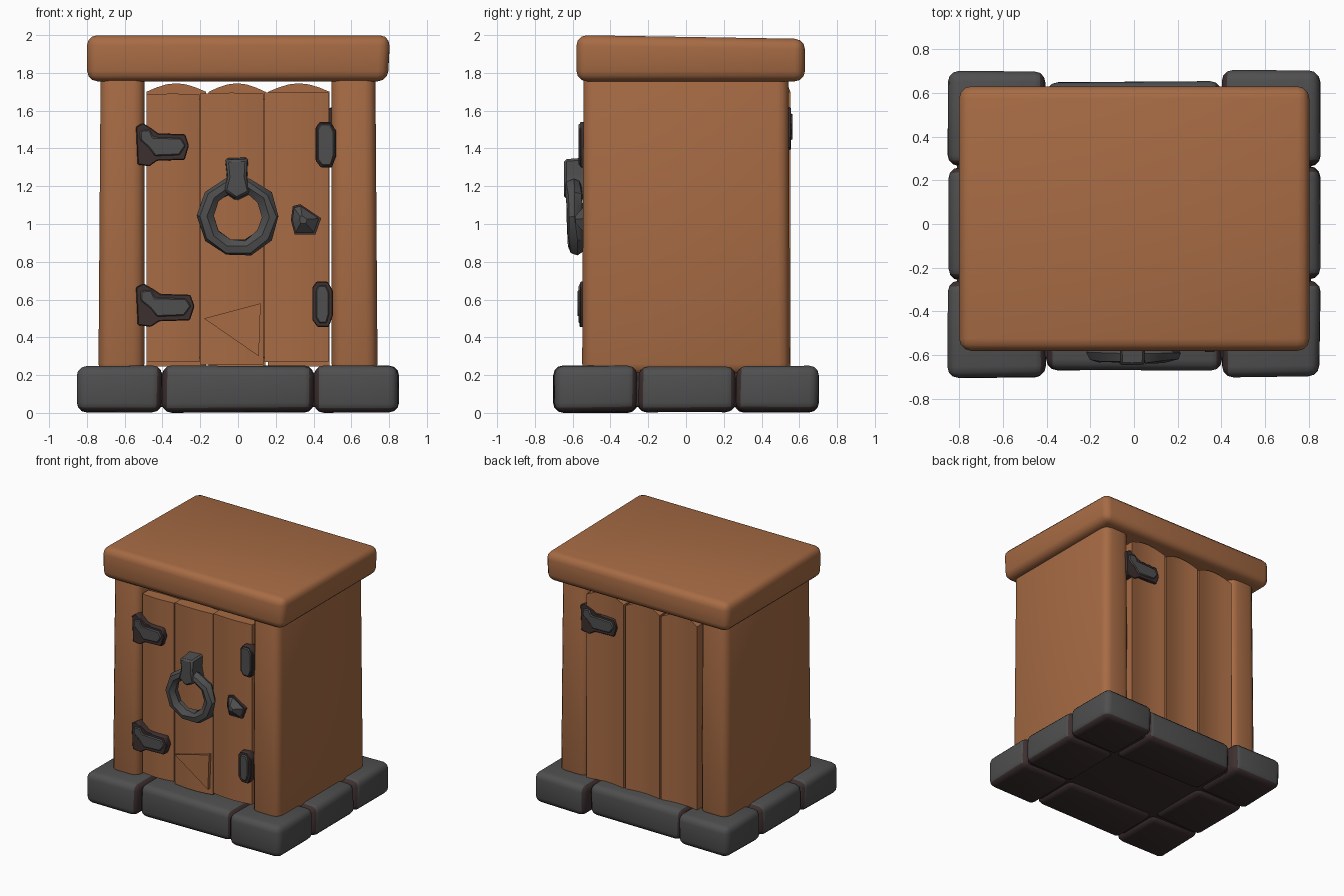
import bpy, bmesh, math, random
from mathutils import Vector

if "Cube" in bpy.data.objects:
    bpy.data.objects.remove(bpy.data.objects["Cube"])

random.seed(4)


def material(name, rgb):
    m = bpy.data.materials.new(name)
    m.diffuse_color = (*rgb, 1)
    m.use_nodes = True
    m.node_tree.nodes["Principled BSDF"].inputs["Base Color"].default_value = m.diffuse_color
    return m


WOOD = material("brown wood", (0.385, 0.147, 0.058))
STONE = material("grey stone", (0.078, 0.078, 0.078))
DARK = material("dark grime", (0.047, 0.029, 0.029))


def finish(bm, name, mats, bevel=0.0, segments=2, angle=35):
    bmesh.ops.recalc_face_normals(bm, faces=bm.faces[:])
    if bevel:
        bmesh.ops.bevel(bm, geom=bm.edges[:], offset=bevel, segments=segments,
                        profile=0.5, affect='EDGES', clamp_overlap=True)
    me = bpy.data.meshes.new(name)
    bm.to_mesh(me)
    bm.free()
    for m in mats:
        me.materials.append(m)
    ob = bpy.data.objects.new(name, me)
    bpy.context.collection.objects.link(ob)
    bpy.ops.object.select_all(action='DESELECT')
    ob.select_set(True)
    bpy.context.view_layer.objects.active = ob
    bpy.ops.object.shade_smooth_by_angle(angle=math.radians(angle))
    return ob


def block(name, x, y, z, mats, bevel, jitter=0.0, shape=None):
    """Bevelled box from ranges, with optional hand-carved wobble."""
    bm = bmesh.new()
    bmesh.ops.create_cube(bm, size=1)
    for v in bm.verts:
        v.co = Vector([a[0] + (a[1] - a[0]) * (c + 0.5) for a, c in zip((x, y, z), v.co)])
        v.co += Vector([random.uniform(-jitter, jitter) for _ in range(3)])
        if shape:
            shape(v.co)
    return finish(bm, name, mats, bevel, 3)


def prism(name, pts, y0, y1, mat, bevel=0.0, inset=1.0):
    """Front-view (x, z) outline extruded from y0 to y1; inset scales the y1 end."""
    bm = bmesh.new()
    cx = sum(p[0] for p in pts) / len(pts)
    cz = sum(p[1] for p in pts) / len(pts)
    a = [bm.verts.new((px, y0, pz)) for px, pz in pts]
    b = [bm.verts.new((cx + (px - cx) * inset, y1, cz + (pz - cz) * inset)) for px, pz in pts]
    bm.faces.new(a)
    bm.faces.new(b)
    for i in range(len(pts)):
        j = (i + 1) % len(pts)
        bm.faces.new((a[i], a[j], b[j], b[i]))
    return finish(bm, name, [mat], bevel, 1)


# Stone base: ring of blocks, grimy below and in the joints
xs = [(-0.85, -0.405), (-0.40, 0.40), (0.405, 0.85)]
ys = [(-0.70, -0.26), (-0.255, 0.26), (0.265, 0.70)]
for i, xr in enumerate(xs):
    for j, yr in enumerate(ys):
        if i == 1 and j == 1:
            continue
        if i == 1:
            yr = [(-0.67, -0.26), yr, (0.26, 0.65)][j]
        ob = block(f"base_stone_{i}_{j}", xr, yr, (0.005, 0.248), [STONE, DARK], 0.05, 0.005)
        for f in ob.data.polygons:
            n, c = f.normal, f.center
            joint_x = abs(n.x) > 0.45 and abs(c.x) < 0.5
            joint_y = abs(n.y) > 0.45 and abs(c.y) < 0.4
            if n.z < -0.5 or joint_x or joint_y:
                f.material_index = 1

# Grimy core that fills the middle of the base and backs the joints
block("base_core", (-0.81, 0.81), (-0.62, 0.60), (0.03, 0.215), [DARK], 0.02)

# Side walls with rounded corners, leaning in slightly at the top
for s, label in ((-1, "left"), (1, "right")):
    def lean(co, s=s):
        if co.z > 1 and co.x * s > 0.6:
            co.x -= s * 0.012
        if co.z > 1:
            co.y *= 0.985
    block(f"{label}_wall", (s * 0.617 - 0.122, s * 0.617 + 0.122), (-0.55, 0.55),
          (0.20, 1.84), [WOOD], 0.06, 0.0, lean)


# Roof slab, lower towards the back and narrower underneath
def roof_shape(co):
    if co.z < 1.85:
        co.x *= 0.985
    elif co.y > 0:
        co.z -= 0.02
    if co.x < 0 and co.z < 1.85:
        co.x -= 0.01


block("roof_slab", (-0.80, 0.805), (-0.58, 0.63), (1.755, 2.0), [WOOD], 0.055, 0.0, roof_shape)


def plank(name, x0, x1, z0, z1, arch, y_in, y_out):
    """Upright board with an arched top and a bowed outer face."""
    n = 6
    bm = bmesh.new()
    rows = []
    for k in range(n + 1):
        t = k / n
        hump = math.sin(math.pi * t)
        x = x0 + (x1 - x0) * t
        y = y_out + math.copysign(0.018 * (hump - 1), y_out) * (1 if y_out > 0 else -1)
        zt = z1 + arch * hump
        rows.append([bm.verts.new(p) for p in
                     ((x, y_in, z0), (x, y_in, zt), (x, y, zt), (x, y, z0))])
    for p, q in zip(rows, rows[1:]):
        for e in range(4):
            f = (e + 1) % 4
            bm.faces.new((p[e], p[f], q[f], q[e]))
    bm.faces.new(rows[0])
    bm.faces.new(rows[-1])
    return finish(bm, name, [WOOD])


# Door boards at the front
for k, (a, b, z0, z1) in enumerate([(-0.485, -0.205, 0.27, 1.685),
                                    (-0.20, 0.135, 0.255, 1.69),
                                    (0.14, 0.48, 0.27, 1.695)]):
    plank(f"door_board_{k}", a, b, z0, z1, 0.005, -0.43, -0.525)
block("door_backing", (-0.47, 0.47), (-0.46, -0.40), (0.29, 1.66), [WOOD], 0.01)

# Back boards with arched tops
for k, (a, b) in enumerate([(-0.485, -0.17), (-0.155, 0.145), (0.16, 0.485)]):
    plank(f"back_board_{k}", a, b, 0.245, 1.70, 0.045, 0.42, 0.535)

# Triangular chip near the foot of the door
prism("door_chip", [(-0.18, 0.50), (0.12, 0.58), (0.11, 0.30)], -0.50, -0.535, WOOD)


# Hinges: dark backing plate with raised grey iron on top
def strap(name, z, length, y, s=-1, flip=1):
    """Strap hinge starting at the outer edge (s gives the side)."""
    def outline(pts):
        return [(s * (0.54 - px * length), z + pz) for px, pz in pts]
    back = [(0, 0.10), (0.13, 0.12), (0.30, 0.09), (0.42, 0.065), (0.93, 0.06),
            (1, 0.0), (0.92, -0.075), (0.40, -0.08), (0.25, -0.11), (0.03, -0.10)]
    iron = [(0.08, 0.08), (0.26, 0.085), (0.32, 0.045), (0.85, 0.04), (0.94, 0.0),
            (0.82, -0.05), (0.36, -0.055), (0.24, -0.01), (0.08, 0.03)]
    prism(name + "_plate", outline(back), flip * 0.49, flip * (y - 0.005), DARK, 0.005)
    prism(name + "_iron", outline(iron), flip * 0.49, flip * (y + 0.005), STONE, 0.006)


strap("upper_strap", 1.415, 0.28, 0.565, -1, -1)
strap("lower_strap", 0.565, 0.31, 0.57, -1, -1)
strap("back_strap", 1.50, 0.32, 0.56, 1, 1)

for name, x, z, dark in (("upper_catch", 0.465, 1.42, 0.008), ("lower_catch", 0.448, 0.575, 0.018)):
    def oct_pts(w, h):
        return [(x + w * a, z + h * b) for a, b in
                ((-1, -0.7), (-0.5, -1), (0.6, -1), (1, -0.5), (1, 0.6), (0.5, 1), (-0.6, 1), (-1, 0.75))]
    prism(name + "_plate", oct_pts(0.054, 0.12), -0.49, -0.56, DARK, 0.004)
    prism(name + "_iron", oct_pts(0.053 - dark, 0.118 - dark), -0.49, -0.57, STONE, 0.006)

# Latch knob: faceted stud
stud = [(0.28, 1.02), (0.29, 1.095), (0.33, 1.105), (0.44, 1.03), (0.41, 0.945), (0.30, 0.945)]
prism("latch_plate", stud, -0.49, -0.54, DARK)
prism("latch_stud", stud, -0.53, -0.585, STONE, 0.0, 0.25)

# Knocker ring, chunky and hanging slightly forward at the top
bpy.ops.mesh.primitive_torus_add(major_segments=10, minor_segments=7, major_radius=0.172,
                                 minor_radius=0.044, location=(0, -0.585, 1.04),
                                 rotation=(math.radians(93), 0, 0))
ring = bpy.context.object
ring.name = "knocker_ring"
ring.data.materials.append(STONE)
for v in ring.data.vertices:
    v.co += Vector([random.uniform(-0.006, 0.006) for _ in range(3)])
bpy.ops.object.shade_smooth_by_angle(angle=math.radians(35))

# Bracket that holds the ring
prism("knocker_bracket", [(-0.07, 1.35), (0.055, 1.355), (0.05, 1.25), (0.07, 1.16),
                          (-0.01, 1.12), (-0.08, 1.17), (-0.06, 1.25)],
      -0.49, -0.645, STONE, 0.012, 0.9)
